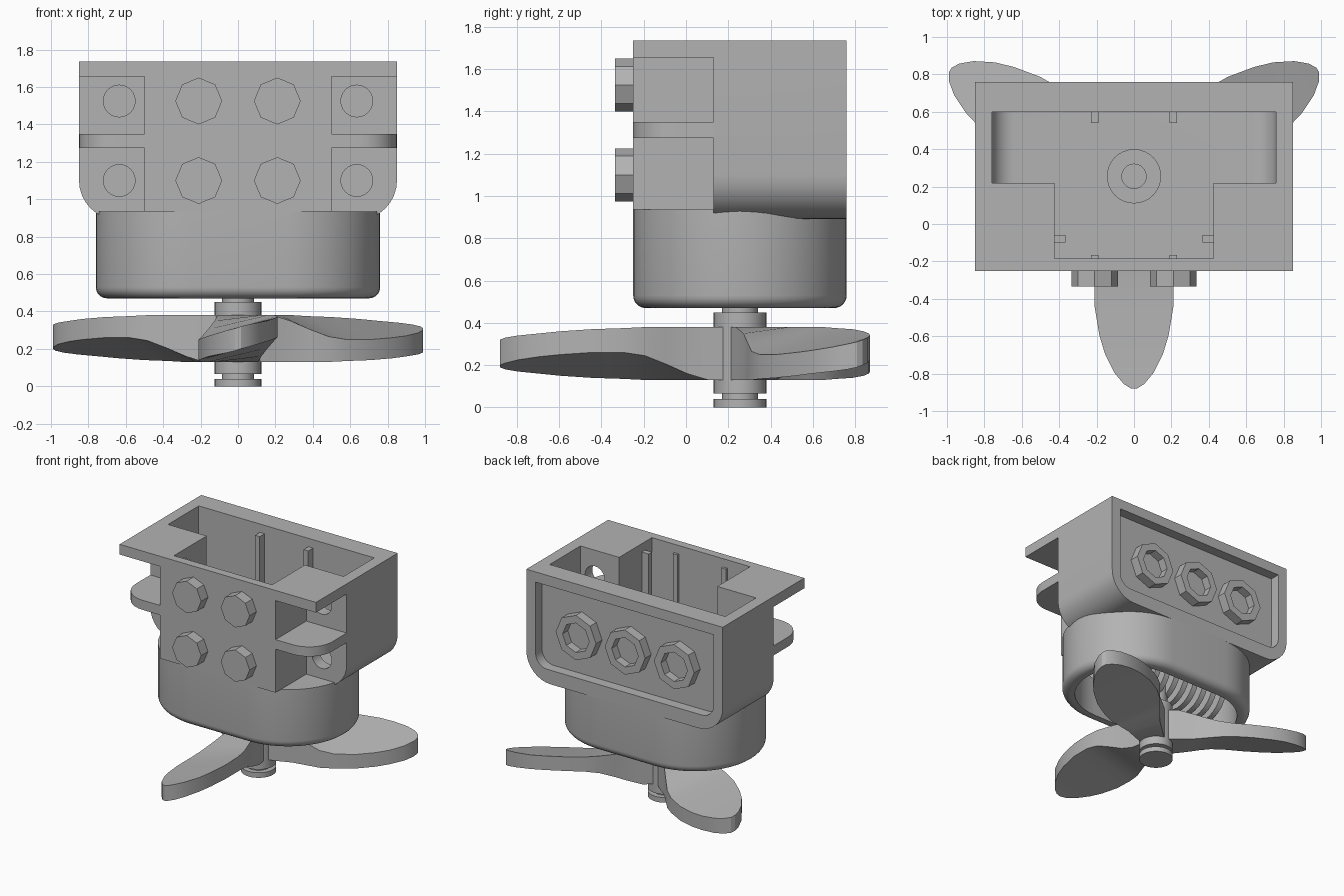
import bpy, bmesh, math
from mathutils import Vector

if "Cube" in bpy.data.objects:
    bpy.data.objects.remove(bpy.data.objects["Cube"], do_unlink=True)

grey = bpy.data.materials.new("light grey plastic")
grey.use_nodes = True
grey.diffuse_color = (0.45, 0.45, 0.45, 1)
grey.node_tree.nodes["Principled BSDF"].inputs["Base Color"].default_value = (0.45, 0.45, 0.45, 1)
parts = []
AXIS_Y = 0.255  # centre line of the propeller and the lower housing


def loft(name, rings):
    """Skin a row of point loops and cap both ends."""
    bm = bmesh.new()
    loops = [[bm.verts.new(p) for p in ring] for ring in rings]
    n = len(loops[0])
    for a, b in zip(loops, loops[1:]):
        for i in range(n):
            j = (i + 1) % n
            bm.faces.new((a[i], a[j], b[j], b[i]))
    bm.faces.new(loops[0])
    bm.faces.new(loops[-1])
    bmesh.ops.recalc_face_normals(bm, faces=bm.faces)
    mesh = bpy.data.meshes.new(name)
    bm.to_mesh(mesh)
    bm.free()
    mesh.materials.append(grey)
    obj = bpy.data.objects.new(name, mesh)
    bpy.context.scene.collection.objects.link(obj)
    parts.append(obj)
    return obj


def prism_y(name, outline, y0, y1):
    return loft(name, [[(x, y, z) for x, z in outline] for y in (y0, y1)])


def box(name, x0, x1, y0, y1, z0, z1):
    return prism_y(name, [(x0, z0), (x1, z0), (x1, z1), (x0, z1)], y0, y1)


def circle(cx, cy, r, n):
    return [(cx + r * math.cos(math.tau * i / n), cy + r * math.sin(math.tau * i / n))
            for i in range(n)]


def lathe(name, profile, n=32):
    return loft(name, [[(x, y, z) for x, y in circle(0, AXIS_Y, r, n)] for r, z in profile])


def round_bottom(w, z0, z1, r, n=8):
    """Outline with square top and rounded bottom corners."""
    right = [(w - r + r * math.sin(t), z0 + r - r * math.cos(t))
             for t in (math.pi / 2 * i / n for i in range(n + 1))]
    return right + [(w, z1), (-w, z1)] + [(-x, z) for x, z in reversed(right)]


def stadium(r, z, n=24):
    pts = []
    for i in range(2 * n + 2):
        side = 1 if i <= n else -1
        t = -math.pi / 2 + math.pi * (i if i <= n else i - 1) / n
        pts.append((side * 0.255 + r * math.cos(t), AXIS_Y + r * math.sin(t), z))
    return pts


def cut(target, cutters):
    for c in cutters:
        mod = target.modifiers.new("cut", 'BOOLEAN')
        mod.operation, mod.solver, mod.object = 'DIFFERENCE', 'EXACT', c
    bpy.context.view_layer.update()
    deps = bpy.context.evaluated_depsgraph_get()
    mesh = bpy.data.meshes.new_from_object(target.evaluated_get(deps))
    target.modifiers.clear()
    target.data = mesh
    for c in cutters:
        parts.remove(c)
        bpy.data.objects.remove(c, do_unlink=True)


# Upper housing with corner notches, open top, back recess and peg holes
body = prism_y("upper_housing", round_bottom(0.85, 0.89, 1.735, 0.21), -0.25, 0.76)
cutters = [
    box("cut_front_base", -0.6, 0.6, -0.4, 0.13, 0.8, 0.935),
    prism_y("cut_wide_cavity", round_bottom(0.76, 0.97, 2, 0.12), 0.22, 0.6),
    box("cut_narrow_cavity", -0.425, 0.425, -0.185, 0.4, 0.97, 2),
    prism_y("cut_back_recess", round_bottom(0.77, 1.0, 1.655, 0.1), 0.68, 0.9),
]
for s in (-1, 1):
    x0, x1 = sorted((s * 0.5, s * 1.0))
    cutters.append(box("cut_notch", x0, x1, -0.4, 0.13, 0.8, 1.655))
    for z in (1.1, 1.525):
        cutters.append(prism_y("cut_hole", circle(s * 0.635, z, 0.085, 24), 0.05, 0.3))
cut(body, cutters)

# Side shelves with a rounded outer front corner
for s, side in ((-1, "right"), (1, "left")):
    arc = [(0.65 + 0.2 * math.sin(t), -0.05 - 0.2 * math.cos(t))
           for t in (math.pi / 2 * i / 8 for i in range(9))]
    plan = [(0.5, 0.13), (0.5, -0.25)] + arc + [(0.85, 0.13)]
    loft(side + "_shelf", [[(s * x, y, z) for x, y in plan] for z in (1.275, 1.35)])

# Ribs inside the cavity, and the boss on its floor
for s in (-1, 1):
    x = s * 0.21
    box("back_rib", x - 0.02, x + 0.02, 0.54, 0.6, 0.97, 1.67)
    box("front_rib", x - 0.02, x + 0.02, -0.185, -0.165, 0.97, 1.67)
    x0, x1 = sorted((s * 0.365, s * 0.425))
    box("side_rib", x0, x1, -0.1, -0.06, 0.97, 1.67)
lathe("floor_boss", [(0.145, 0.97), (0.145, 1.03), (0.065, 1.03), (0.065, 0.98)])

# Octagonal studs: solid on the front, hollow on the back
for x in (-0.21, 0.21):
    for z in (1.1, 1.525):
        prism_y("front_stud", circle(x, z, 0.125, 8), -0.335, -0.25)
for x in (-0.425, 0, 0.425):
    steps = ((0.175, 0.68), (0.175, 0.755), (0.115, 0.755), (0.115, 0.69))
    loft("back_stud", [[(px, y, pz) for px, pz in circle(x, 1.31, r, 8)] for r, y in steps])

# Lower housing: rounded at the foot, open underneath
foot = [(0.445 + 0.06 * math.cos(t), 0.53 - 0.06 * math.sin(t))
        for t in (math.pi / 2 * i / 6 for i in range(7))]
shell = [(0.505, 0.935)] + foot + [(0.41, 0.47), (0.41, 0.87)]
loft("lower_housing", [stadium(r, z) for r, z in shell])

# Ribbed drum inside the lower housing
drum = [(0.12, -0.56)]
for i in range(12):
    x = -0.52 + i * 0.09
    drum += [(0.12, x), (0.2, x), (0.2, x + 0.045), (0.12, x + 0.045)]
loft("ribbed_drum", [[(x, y, z) for y, z in circle(AXIS_Y, 0.72, r, 24)] for r, x in drum])

# Propeller shaft and hub
lathe("propeller_shaft", [(0.125, 0), (0.125, 0.04), (0.085, 0.04), (0.085, 0.065),
                          (0.125, 0.065), (0.125, 0.45), (0.085, 0.45), (0.085, 0.86)])

# Propeller blades: radius, half width, low and high z of the raised edge
sections = [(0.05, 0.09, 0.13, 0.38), (0.15, 0.11, 0.13, 0.38), (0.25, 0.125, 0.16, 0.38),
            (0.35, 0.16, 0.205, 0.38), (0.45, 0.195, 0.245, 0.38), (0.55, 0.21, 0.26, 0.375),
            (0.7, 0.21, 0.26, 0.37), (0.85, 0.185, 0.25, 0.36), (0.95, 0.155, 0.24, 0.35),
            (1.05, 0.105, 0.225, 0.34), (1.11, 0.055, 0.21, 0.33), (1.135, 0.015, 0.2, 0.32)]
for name, deg in (("front_blade", -90), ("left_blade", 30), ("right_blade", 150)):
    a = math.radians(deg)
    out = Vector((math.cos(a), math.sin(a), 0))
    across = Vector((-math.sin(a), math.cos(a), 0))
    rings = []
    for r, w, lo, hi in sections:
        mid = Vector((0, AXIS_Y, 0)) + out * r
        corners = ((w, lo), (w, hi), (-w, 0.51 - lo), (-w, 0.51 - hi))
        rings.append([mid + across * d + Vector((0, 0, z)) for d, z in corners])
    loft(name, rings)

# Smooth curved walls, keep real edges sharp
bpy.ops.object.select_all(action='DESELECT')
for obj in parts:
    obj.select_set(True)
bpy.context.view_layer.objects.active = body
bpy.ops.object.shade_smooth_by_angle(angle=math.radians(28))
